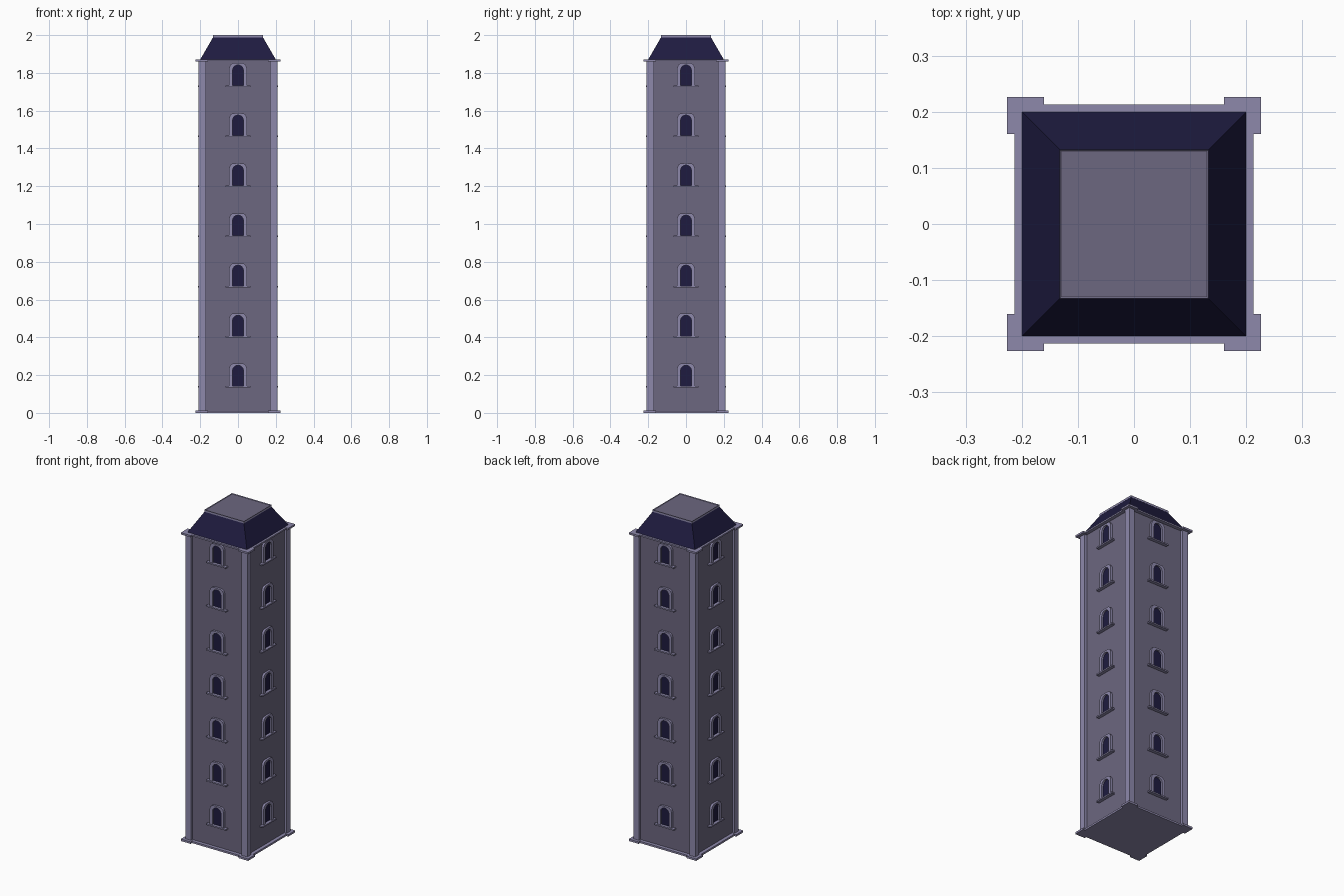
import bpy, bmesh
from math import pi, sin, cos
from mathutils import Matrix

if "Cube" in bpy.data.objects:
    bpy.data.objects.remove(bpy.data.objects["Cube"])


def mat(name, rgb):
    m = bpy.data.materials.new(name)
    m.diffuse_color = (*rgb, 1)
    m.use_nodes = True
    m.node_tree.nodes["Principled BSDF"].inputs["Base Color"].default_value = m.diffuse_color
    return m


TRIM = mat("pale_trim", (0.27, 0.25, 0.41))
WALL = mat("grey_wall", (0.15, 0.135, 0.215))
DARK = mat("dark_navy", (0.013, 0.011, 0.05))


def finish(bm, name, material):
    bmesh.ops.recalc_face_normals(bm, faces=bm.faces)
    me = bpy.data.meshes.new(name)
    bm.to_mesh(me)
    bm.free()
    me.materials.append(material)
    ob = bpy.data.objects.new(name, me)
    bpy.context.collection.objects.link(ob)
    return ob


def add_box(bm, x0, x1, y0, y1, z0, z1):
    m = Matrix.Translation(((x0 + x1) / 2, (y0 + y1) / 2, (z0 + z1) / 2))
    bmesh.ops.create_cube(bm, size=1, matrix=m @ Matrix.Diagonal((x1 - x0, y1 - y0, z1 - z0, 1)))


def slab(name, half, z0, z1, material):
    bm = bmesh.new()
    add_box(bm, -half, half, -half, half, z0, z1)
    return finish(bm, name, material)


def corners(name, a, b, z0, z1):
    # one square block at each corner of the tower
    bm = bmesh.new()
    for sx in (-1, 1):
        for sy in (-1, 1):
            x, y = sorted((sx * a, sx * b)), sorted((sy * a, sy * b))
            add_box(bm, *x, *y, z0, z1)
    return finish(bm, name, TRIM)


def arch(hw, z_spring, z_top, n=8):
    # open arch outline from bottom right, over the top, to bottom left
    pts = [(hw, 0)]
    for i in range(n + 1):
        a = pi * i / n
        pts.append((hw * cos(a), z_spring + (z_top - z_spring) * sin(a)))
    return pts + [(-hw, 0)]


def extrude(bm, faces, depth):
    r = bmesh.ops.extrude_face_region(bm, geom=faces)
    verts = [g for g in r["geom"] if isinstance(g, bmesh.types.BMVert)]
    bmesh.ops.translate(bm, verts=verts, vec=(0, -depth, 0))


WALL_Y = 0.192
inner = arch(0.029, 0.083, 0.112)
outer = [(0.047, 0), (0.047, 0.09), (0.046, 0.1), (0.04, 0.113), (0.029, 0.121),
         (0, 0.122), (-0.029, 0.121), (-0.04, 0.113), (-0.046, 0.1), (-0.047, 0.09), (-0.047, 0)]


def frame(bm):
    vi = [bm.verts.new((x, -WALL_Y, z)) for x, z in inner]
    vo = [bm.verts.new((x, -WALL_Y, z)) for x, z in outer]
    fs = [bm.faces.new((vi[i], vo[i], vo[i + 1], vi[i + 1])) for i in range(len(vi) - 1)]
    extrude(bm, fs, 0.013)


def glass(bm):
    extrude(bm, [bm.faces.new([bm.verts.new((x, -WALL_Y, z)) for x, z in inner])], 0.002)


def sill(bm):
    add_box(bm, -0.066, 0.066, -0.212, -WALL_Y, -0.005, 0.003)


def repeat(name, build, material):
    # seven storeys on each of the four sides
    bm = bmesh.new()
    for side in range(4):
        for level in range(7):
            start = len(bm.verts)
            build(bm)
            bm.verts.ensure_lookup_table()
            m = Matrix.Rotation(side * pi / 2, 4, "Z") @ Matrix.Translation((0, 0, 0.14 + 0.265 * level))
            bmesh.ops.transform(bm, matrix=m, verts=bm.verts[start:])
    return finish(bm, name, material)


# Shaft with corner pilasters, base and cornice
slab("shaft", WALL_Y, 0.002, 1.866, WALL)
slab("base_band", 0.213, 0, 0.011, TRIM)
slab("cornice_band", 0.213, 1.862, 1.871, TRIM)
corners("corner_pilasters", 0.17, 0.208, 0.004, 1.868)
corners("corner_bases", 0.16, 0.226, 0, 0.012)
corners("corner_capitals", 0.16, 0.226, 1.861, 1.872)

# Windows
repeat("window_frames", frame, TRIM)
repeat("window_glass", glass, DARK)
repeat("window_sills", sill, TRIM)

# Tapered roof
bm = bmesh.new()
add_box(bm, -0.2, 0.2, -0.2, 0.2, 1.871, 1.99)
for v in bm.verts:
    if v.co.z > 1.9:
        v.co.x *= 0.655
        v.co.y *= 0.655
finish(bm, "roof", DARK)

# Flat roof cap: raised rim around a grey deck
bm = bmesh.new()
add_box(bm, -0.133, 0.133, -0.133, 0.133, 1.988, 2.0)
top = max(bm.faces, key=lambda f: f.calc_center_median().z)
bmesh.ops.inset_individual(bm, faces=[top], thickness=0.004)
bmesh.ops.translate(bm, verts=top.verts, vec=(0, 0, -0.004))
deck = top.index
bm.faces.index_update()
deck = top.index
cap = finish(bm, "roof_cap", TRIM)
cap.data.materials.append(WALL)
cap.data.polygons[deck].material_index = 1
